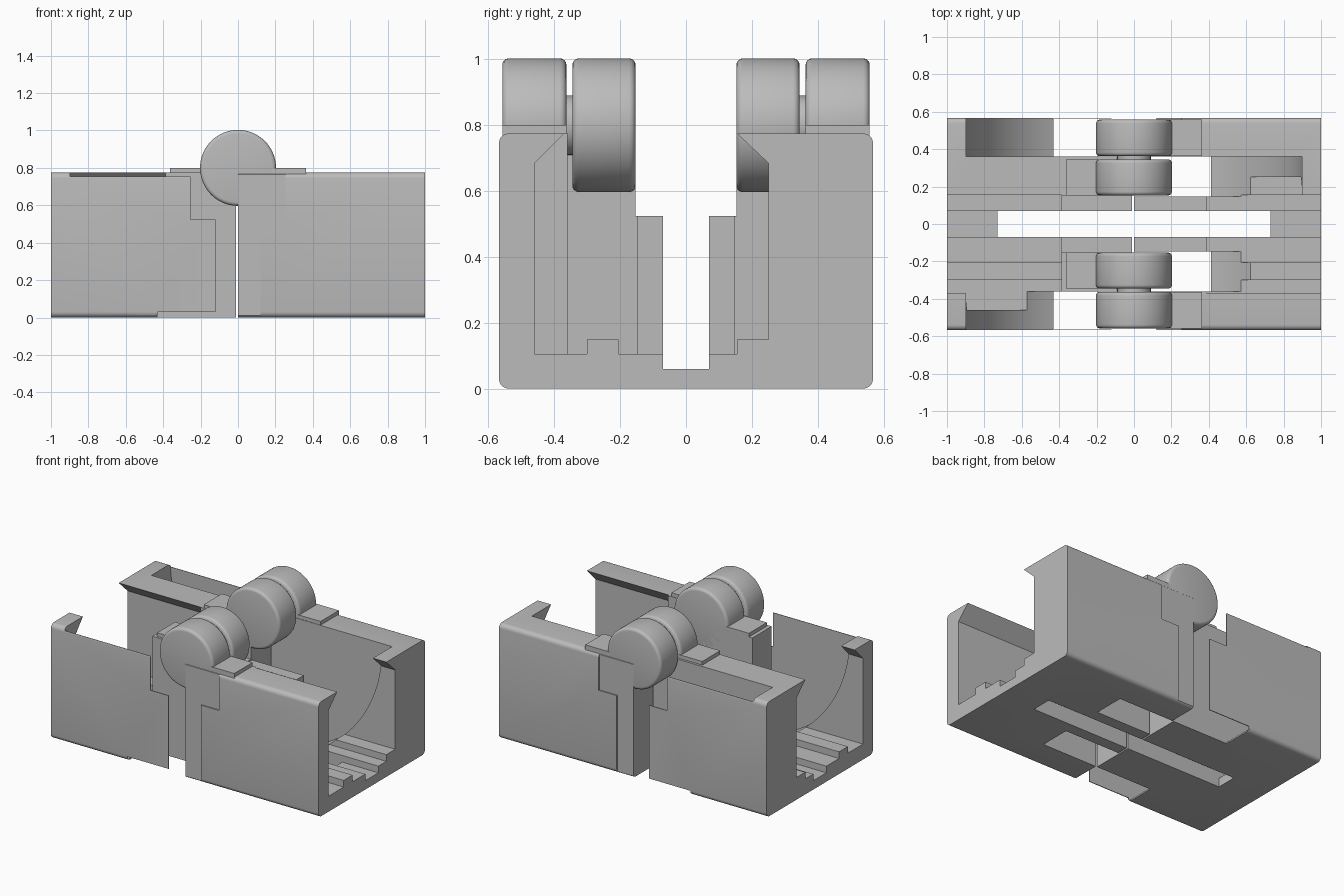
import bpy, bmesh, math

if "Cube" in bpy.data.objects:
    bpy.data.objects.remove(bpy.data.objects["Cube"])

grey = bpy.data.materials.new("plain grey")
grey.diffuse_color = (0.5, 0.5, 0.5, 1)
grey.use_nodes = True
grey.node_tree.nodes["Principled BSDF"].inputs["Base Color"].default_value = grey.diffuse_color
HINGE_Z = 0.8


def finish(name, bm):
    bmesh.ops.recalc_face_normals(bm, faces=bm.faces)
    me = bpy.data.meshes.new(name)
    bm.to_mesh(me)
    bm.free()
    ob = bpy.data.objects.new(name, me)
    bpy.context.collection.objects.link(ob)
    me.materials.append(grey)
    return ob


def prism(name, pts, x0, x1):
    """Extrude a y/z outline along x."""
    bm = bmesh.new()
    f = bm.faces.new([bm.verts.new((x0, y, z)) for y, z in pts])
    r = bmesh.ops.extrude_face_region(bm, geom=[f])
    vs = [g for g in r["geom"] if isinstance(g, bmesh.types.BMVert)]
    bmesh.ops.translate(bm, verts=vs, vec=(x1 - x0, 0, 0))
    return finish(name, bm)


def box(name, x0, x1, y0, y1, z0, z1):
    return prism(name, [(y0, z0), (y1, z0), (y1, z1), (y0, z1)], x0, x1)


def drum(name, radius, y0, y1, fillet=0.0, n=96):
    """Round part lying along y on the hinge axis, with rounded rims."""
    prof = [(0, y0)]
    if fillet:
        for i in range(5):
            a = math.pi / 8 * i
            prof.append((radius - fillet + fillet * math.sin(a), y0 + fillet - fillet * math.cos(a)))
        prof += [(r, y0 + y1 - y) for r, y in reversed(prof[1:])]
    else:
        prof += [(radius, y0), (radius, y1)]
    prof.append((0, y1))
    bm = bmesh.new()
    vs = [bm.verts.new((r, y, HINGE_Z)) for r, y in prof]
    es = [bm.edges.new(p) for p in zip(vs, vs[1:])]
    bmesh.ops.spin(bm, geom=vs + es, cent=(0, 0, HINGE_Z), axis=(0, 1, 0),
                   angle=2 * math.pi, steps=n)
    bmesh.ops.remove_doubles(bm, verts=bm.verts, dist=1e-5)
    return finish(name, bm)


def cut(ob, cutters):
    for c in cutters:
        m = ob.modifiers.new("cut", "BOOLEAN")
        m.operation, m.solver, m.object = "DIFFERENCE", "EXACT", c
        bpy.context.view_layer.objects.active = ob
        bpy.ops.object.modifier_apply(modifier=m.name)
        bpy.data.objects.remove(c)


def smooth(ob):
    bpy.ops.object.select_all(action="DESELECT")
    ob.select_set(True)
    bpy.context.view_layer.objects.active = ob
    bpy.ops.object.shade_smooth_by_angle(angle=math.radians(30))


# Outer section with rounded long edges
W, H, R = 0.568, 0.775, 0.03
section = []
for sy, sz, start in ((1, 0, -90), (1, 1, 0), (-1, 1, 90), (-1, 0, 180)):
    for i in range(6):
        a = math.radians(start + 18 * i)
        cz = H - R if sz else R
        section.append((sy * (W - R) + R * math.cos(a), cz + R * math.sin(a)))

# Tray hollow with floor ribs and undercut lips
hollow = [(-.46, .105), (-.30, .105), (-.30, .15), (-.205, .15), (-.205, .105),
          (.155, .105), (.155, .15), (.25, .15), (.25, .685), (.155, .775),
          (.155, 1), (-.37, 1), (-.37, .775), (-.46, .685)]


def shared_cuts(s):
    """Hollow, centre channel and slot, and low middle near the hinge."""
    a, b = sorted((s * 0.388, s * 1.1))
    c, d = sorted((s * -0.1, s * 0.39))
    e, f = sorted((s * -0.1, s * 0.73))
    return [prism("hollow", hollow, a, b),
            box("channel", -1.2, 1.2, -.07, .07, .06, 1),
            box("slot", e, f, -.07, .07, -.1, .5),
            box("low_middle", c, d, -.153, .153, .525, 1)]


# Left tray: carries the inner knuckles, cleared for the outer arms
left = prism("left_tray", section, -1, -0.01)
cuts = shared_cuts(-1)
for s in (-1, 1):
    def side(x0, x1, z0, z1):
        y0, y1 = sorted((s * .36, s * .7))
        return box("trim", x0, x1, y0, y1, z0, z1)
    y0, y1 = sorted((s * .36, s * .563))
    cuts += [drum("sweep", 0.9, y0, y1, n=160),
             side(-.12, .1, -.1, 1), side(-.255, .1, .525, 1),
             side(-.897, .1, .755, 1), side(-.43, .1, -.1, .03)]
cut(left, cuts)
smooth(left)

# Right tray: carries the outer knuckles, cleared for the inner arms
right = prism("right_tray", section, 0.0, 1)
cuts = shared_cuts(1)
for s in (-1, 1):
    y0, y1 = sorted((s * .148, s * .36))
    cuts.append(drum("sweep", 0.9, y0, y1, n=160))
    y0, y1 = sorted((s * .56, s * .7))
    cuts += [box("skin", -.1, .12, y0, y1, -.1, 1),
             box("skin", -.1, .255, y0, y1, .525, 1)]
cut(right, cuts)
smooth(right)

# Hinge knuckles, pins and raised arm tabs
for s, tag in ((-1, "front"), (1, "back")):
    for kind, a, b, x0, x1 in (("inner", .153, .345, -.363, -.1),
                               ("outer", .363, .558, .1, .363)):
        y0, y1 = sorted((s * a, s * b))
        smooth(drum(f"{tag}_{kind}_knuckle", 0.203, y0, y1, 0.02))
        box(f"{tag}_{kind}_tab", x0, x1, y0, y1, .70, HINGE_Z)
    y0, y1 = sorted((s * .30, s * .40))
    smooth(drum(f"{tag}_pin", 0.09, y0, y1, n=48))
